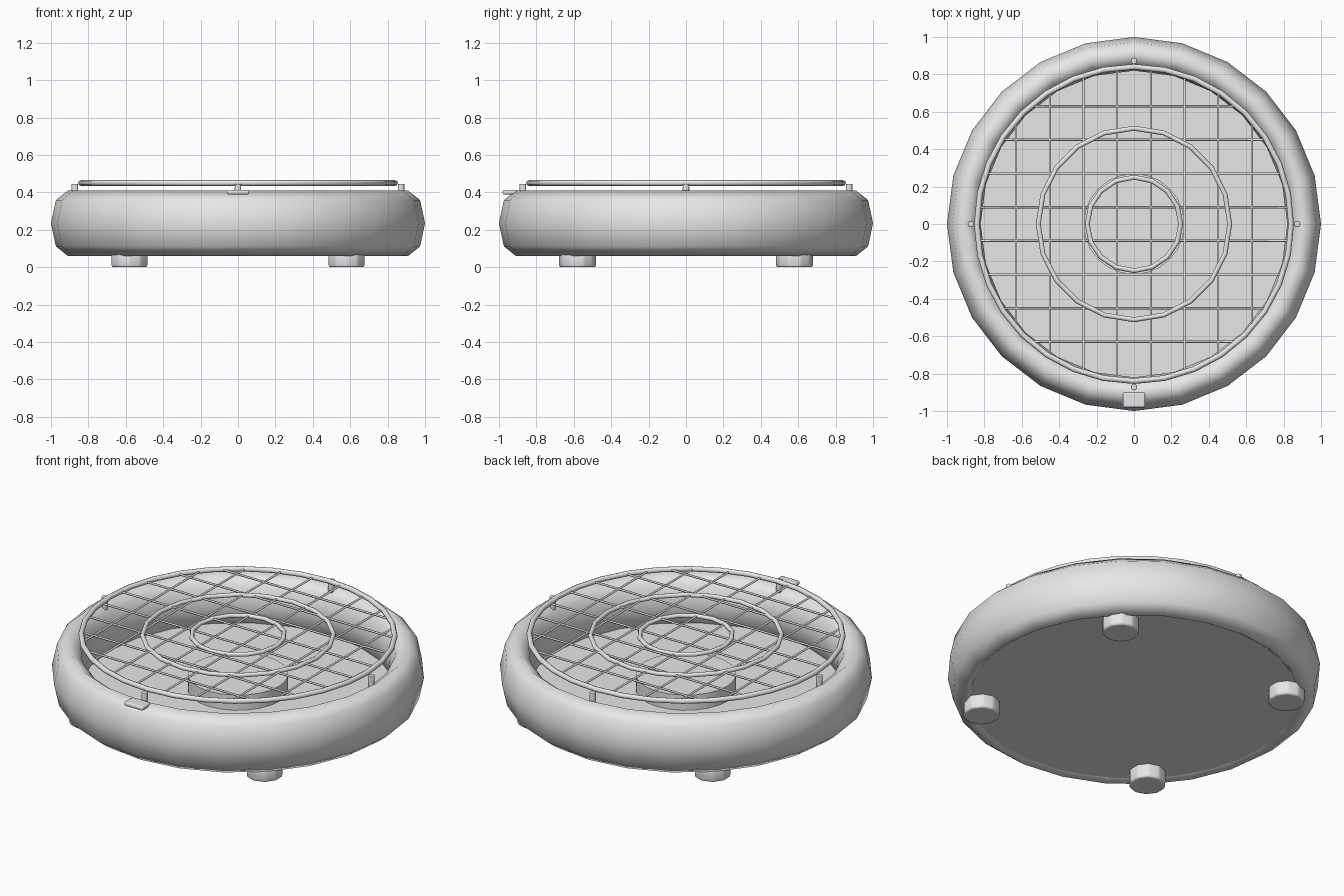
import bpy
import math

if "Cube" in bpy.data.objects:
    bpy.data.objects.remove(bpy.data.objects["Cube"])

GREY = (0.8, 0.8, 0.8, 1)
mat = bpy.data.materials.new("plain grey")
mat.use_nodes = True
mat.diffuse_color = GREY
mat.node_tree.nodes["Principled BSDF"].inputs["Base Color"].default_value = GREY


def finish(name, bevel=0, angle=None):
    """Name the active object, colour it, bevel it and set its shading."""
    obj = bpy.context.object
    obj.name = name
    obj.data.materials.append(mat)
    bpy.ops.object.transform_apply(location=False, rotation=True, scale=True)
    if bevel:
        mod = obj.modifiers.new("bevel", "BEVEL")
        mod.width = bevel
        mod.segments = 2
        mod.limit_method = "ANGLE"
    if angle is None:
        bpy.ops.object.shade_smooth()
    else:
        bpy.ops.object.shade_smooth_by_angle(angle=math.radians(angle))
    return obj


def ring(name, radius, tube, z, sides, tube_sides=8, stretch=1):
    bpy.ops.mesh.primitive_torus_add(
        major_radius=radius, minor_radius=tube, major_segments=sides,
        minor_segments=tube_sides, location=(0, 0, z))
    bpy.context.object.scale.z = stretch
    return finish(name)


def drum(name, radius, low, high, sides, x=0, y=0, bevel=0):
    bpy.ops.mesh.primitive_cylinder_add(
        vertices=sides, radius=radius, depth=high - low,
        location=(x, y, (low + high) / 2))
    return finish(name, bevel, 40)


# Rounded outer wall, floor plate and central hub
ring("outer_wall", 0.91, 0.09, 0.235, 24, stretch=0.175 / 0.09)
drum("floor_plate", 0.88, 0.08, 0.13, 32)
drum("centre_hub", 0.27, 0.12, 0.22, 24)

# Four feet under the floor
for i, (sx, sy) in enumerate([(-1, -1), (1, -1), (1, 1), (-1, 1)]):
    drum(f"foot_{i + 1}", 0.1, 0, 0.085, 10, 0.58 * sx, 0.58 * sy, bevel=0.01)

# Concentric grille rings
GRILLE_Z = 0.45
GRILLE_R = 0.84
ring("grille_outer_ring", GRILLE_R, 0.015, GRILLE_Z, 32)
ring("grille_middle_ring", 0.512, 0.013, GRILLE_Z, 20)
ring("grille_inner_ring", 0.25, 0.013, GRILLE_Z, 16)

# Crossed grille bars, each cut to the chord of the outer ring
for i in range(8):
    offset = (i - 3.5) * 0.18
    length = 2 * math.sqrt(GRILLE_R ** 2 - offset ** 2)
    for name, place, turn in (
            ("bar_across", (0, offset, GRILLE_Z), (0, math.pi / 2, 0)),
            ("bar_along", (offset, 0, GRILLE_Z), (math.pi / 2, 0, 0))):
        bpy.ops.mesh.primitive_cylinder_add(
            vertices=6, radius=0.006, depth=length, location=place, rotation=turn)
        finish(f"{name}_{i + 1}", angle=65)

# Posts on the rim beside the grille
for i in range(4):
    a = i * math.pi / 2
    drum(f"rim_post_{i + 1}", 0.018, 0.37, 0.445, 8,
         0.872 * math.cos(a), 0.872 * math.sin(a), bevel=0.003)

# Front latch tab on the rim
bpy.ops.mesh.primitive_cube_add(size=1, location=(0, -0.94, 0.401))
bpy.context.object.scale = (0.12, 0.08, 0.024)
finish("front_tab", bevel=0.008, angle=40)
